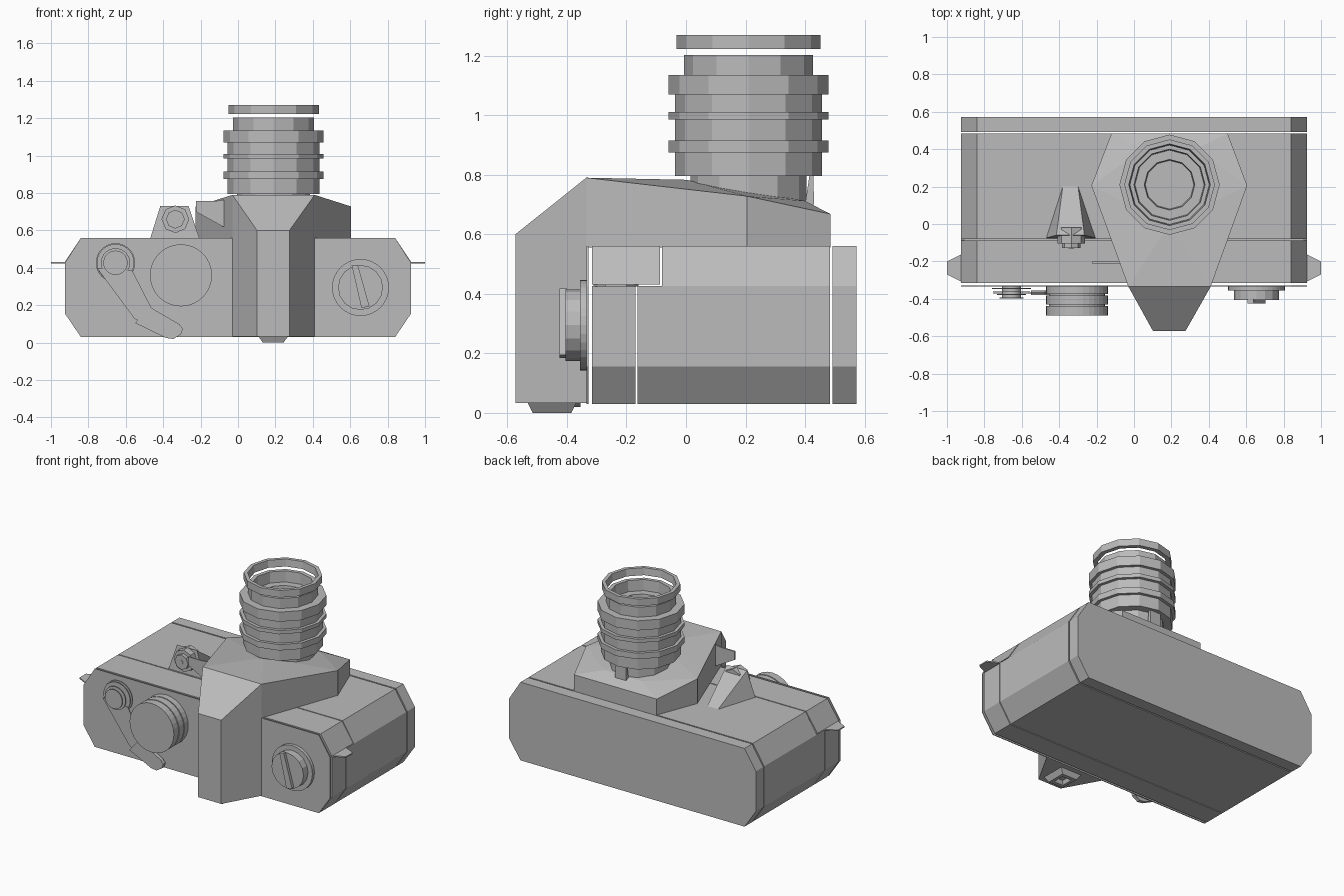
import bpy, bmesh, math
from mathutils import Vector

if "Cube" in bpy.data.objects:
    bpy.data.objects.remove(bpy.data.objects["Cube"], do_unlink=True)

grey = bpy.data.materials.new("plain_grey")
grey.use_nodes = True
grey.diffuse_color = (0.5, 0.5, 0.5, 1)
grey.node_tree.nodes["Principled BSDF"].inputs["Base Color"].default_value = (0.5, 0.5, 0.5, 1)


def finish(name, bm):
    bmesh.ops.recalc_face_normals(bm, faces=bm.faces)
    mesh = bpy.data.meshes.new(name)
    bm.to_mesh(mesh)
    bm.free()
    mesh.materials.append(grey)
    obj = bpy.data.objects.new(name, mesh)
    bpy.context.collection.objects.link(obj)
    return obj


def slab(name, outline, y0, y1):
    """Extrude an x-z outline along y."""
    bm = bmesh.new()
    face = bm.faces.new([bm.verts.new((x, y0, z)) for x, z in outline])
    moved = bmesh.ops.extrude_face_region(bm, geom=[face])["geom"]
    verts = [v for v in moved if isinstance(v, bmesh.types.BMVert)]
    bmesh.ops.translate(bm, verts=verts, vec=(0, y1 - y0, 0))
    return finish(name, bm)


def hull(name, points):
    bm = bmesh.new()
    for p in points:
        bm.verts.new(p)
    bmesh.ops.convex_hull(bm, input=bm.verts)
    bmesh.ops.dissolve_limit(bm, angle_limit=0.02, verts=bm.verts, edges=bm.edges)
    return finish(name, bm)


def circle(cx, cz, r, n=32):
    return [(cx + r * math.cos(math.tau * i / n), cz + r * math.sin(math.tau * i / n))
            for i in range(n)]


def lathe(name, profile, cx, cy, n=12, closed=False):
    """Revolve a radius-height profile about a vertical axis."""
    bm = bmesh.new()
    rings = [[bm.verts.new((cx + r * math.cos(math.tau * i / n),
                            cy + r * math.sin(math.tau * i / n), z)) for i in range(n)]
             for r, z in profile]
    pairs = list(zip(rings, rings[1:]))
    if closed:
        pairs.append((rings[-1], rings[0]))
    else:
        bm.faces.new(rings[0])
        bm.faces.new(rings[-1])
    for a, b in pairs:
        for i in range(n):
            j = (i + 1) % n
            bm.faces.new((a[i], a[j], b[j], b[i]))
    return finish(name, bm)


# Body: chamfered outline, split into shells with narrow seams
LOW, TOP, SIDE, END = 0.03, 0.56, 0.925, 0.84
lower_half = [(-END, LOW), (END, LOW), (SIDE, 0.155), (SIDE, 0.427), (-SIDE, 0.427), (-SIDE, 0.155)]
upper_half = [(-SIDE, 0.432), (SIDE, 0.432), (END, TOP), (-END, TOP)]
octagon = lower_half[:4] + [(END, TOP), (-END, TOP)] + lower_half[4:]

slab("base_plate", octagon, 0.492, 0.573)
slab("main_shell", octagon, -0.08, 0.483)
slab("main_shell_step", lower_half, -0.163, -0.08)
slab("cover_lower", lower_half, -0.315, -0.169)
slab("cover_upper", upper_half, -0.315, -0.087)
slab("front_plate", octagon, -0.334, -0.328)

# Strap lugs on both ends
for side, s in (("left", 1), ("right", -1)):
    hull(side + "_strap_lug", [(s * x, y, z) for z in (0.424, 0.432)
                               for x, y in ((0.92, -0.31), (0.92, -0.16), (1.0, -0.2), (1.0, -0.27))])

# Viewfinder housing: upright front and the hood that spreads over the top
hull("housing_front", [(x, -0.335, z) for x in (-0.03, 0.41) for z in (0.033, 0.79)]
     + [(x, -0.573, z) for x in (0.102, 0.275) for z in (0.033, 0.6)])
rim = [(-0.03, -0.335, 0.79), (0.41, -0.335, 0.79), (0.605, 0.205, 0.728),
       (0.5, 0.485, 0.668), (-0.12, 0.485, 0.668), (-0.228, 0.205, 0.728)]
hull("housing_hood", rim + [(x, y, 0.555) for x, y, z in rim]
     + [(0.19, 0.0, 0.783), (0.05, 0.4, 0.712), (0.33, 0.4, 0.712)])

# Eyepiece: tapered foot with a recessed window
bm = bmesh.new()
loops = [(0.08, 0.082, 0.035), (0.055, 0.065, 0.0), (0.035, 0.04, 0.0), (0.025, 0.03, 0.025)]
rings = [[bm.verts.new((0.188 + sx * w, -0.45 + sy * d, z))
          for sx, sy in ((-1, -1), (1, -1), (1, 1), (-1, 1))] for w, d, z in loops]
for a, b in zip(rings, rings[1:]):
    for i in range(4):
        j = (i + 1) % 4
        bm.faces.new((a[i], a[j], b[j], b[i]))
bm.faces.new(rings[-1])
bm.faces.new(rings[0])
finish("eyepiece", bm)

# Lens: faceted barrel with raised grip bands and a hollow mouth
profile = [(0.195, 0.68), (0.195, 0.795)]
wide, narrow = 0.268, 0.247
for r, z0, z1 in ((narrow, 0.795, 0.875), (wide, 0.875, 0.915), (narrow, 0.915, 0.985),
                  (wide, 0.985, 1.01), (narrow, 1.01, 1.07), (wide, 1.07, 1.135),
                  (0.216, 1.135, 1.203)):
    profile += [(r, z0), (r, z1)]
profile += [(0.19, 1.203), (0.185, 1.13), (0.135, 1.13), (0.13, 1.08)]
lathe("lens_barrel", profile, 0.19, 0.21)
lathe("lens_front_ring", [(0.242, 1.222), (0.242, 1.27), (0.218, 1.27), (0.212, 1.222)],
      0.19, 0.21, closed=True)
hull("lens_release_tab", [(x, y, z) for x in (0.15, 0.23)
                          for y, z in ((0.4, 0.7), (0.43, 0.7), (0.415, 0.8), (0.428, 0.8))])

# Socket mount with its hexagonal plug
hull("socket_mount", [(-0.47, -0.075, 0.555), (-0.205, -0.075, 0.555), (-0.38, 0.207, 0.555),
                      (-0.3, 0.207, 0.555), (-0.415, -0.06, 0.732), (-0.265, -0.06, 0.732)])
slab("socket_plug", circle(-0.335, 0.66, 0.074, 8), -0.105, -0.02)
slab("socket_tip", circle(-0.335, 0.66, 0.05, 8), -0.128, -0.1)
slab("socket_pin", circle(-0.335, 0.66, 0.014, 8), -0.132, -0.12)

# Small timer lever beside the hood
slab("timer_lever", [(-0.225, 0.7), (-0.08, 0.62), (-0.04, 0.63), (-0.04, 0.77), (-0.12, 0.757),
                     (-0.225, 0.757)], -0.21, -0.2)

# Speed dial: three stacked discs on a slimmer core
for i, (y0, y1) in enumerate(((-0.375, -0.334), (-0.431, -0.382), (-0.488, -0.438))):
    slab("speed_dial_%d" % (i + 1), circle(-0.305, 0.36, 0.166), y0, y1)
slab("speed_dial_core", circle(-0.305, 0.36, 0.15), -0.44, -0.34)

# Winding lever: thin stacked discs, arm and finger grip
for i, (r, y) in enumerate(((0.105, -0.347), (0.1, -0.362), (0.078, -0.38), (0.065, -0.397))):
    slab("winder_disc_%d" % (i + 1), circle(-0.655, 0.427, r), y, y + 0.005)
slab("winder_post", circle(-0.655, 0.427, 0.05), -0.393, -0.334)
slab("winder_arm", [(-0.755, 0.4), (-0.555, 0.13), (-0.42, 0.05), (-0.36, 0.1), (-0.465, 0.19),
                    (-0.565, 0.385)], -0.372, -0.366)
slab("winder_grip", [(-0.55, 0.105), (-0.385, 0.025), (-0.345, 0.02), (-0.305, 0.045),
                     (-0.295, 0.075), (-0.315, 0.1), (-0.475, 0.192)], -0.38, -0.355)

# Rewind knob: wide base, raised knob and tilted finger bar
slab("rewind_base", circle(0.655, 0.295, 0.152), -0.356, -0.334)
slab("rewind_knob", circle(0.655, 0.295, 0.12, 16), -0.405, -0.35)
slab("rewind_bar", [(0.608, 0.412), (0.66, 0.185), (0.703, 0.195), (0.64, 0.417)], -0.425, -0.4)
